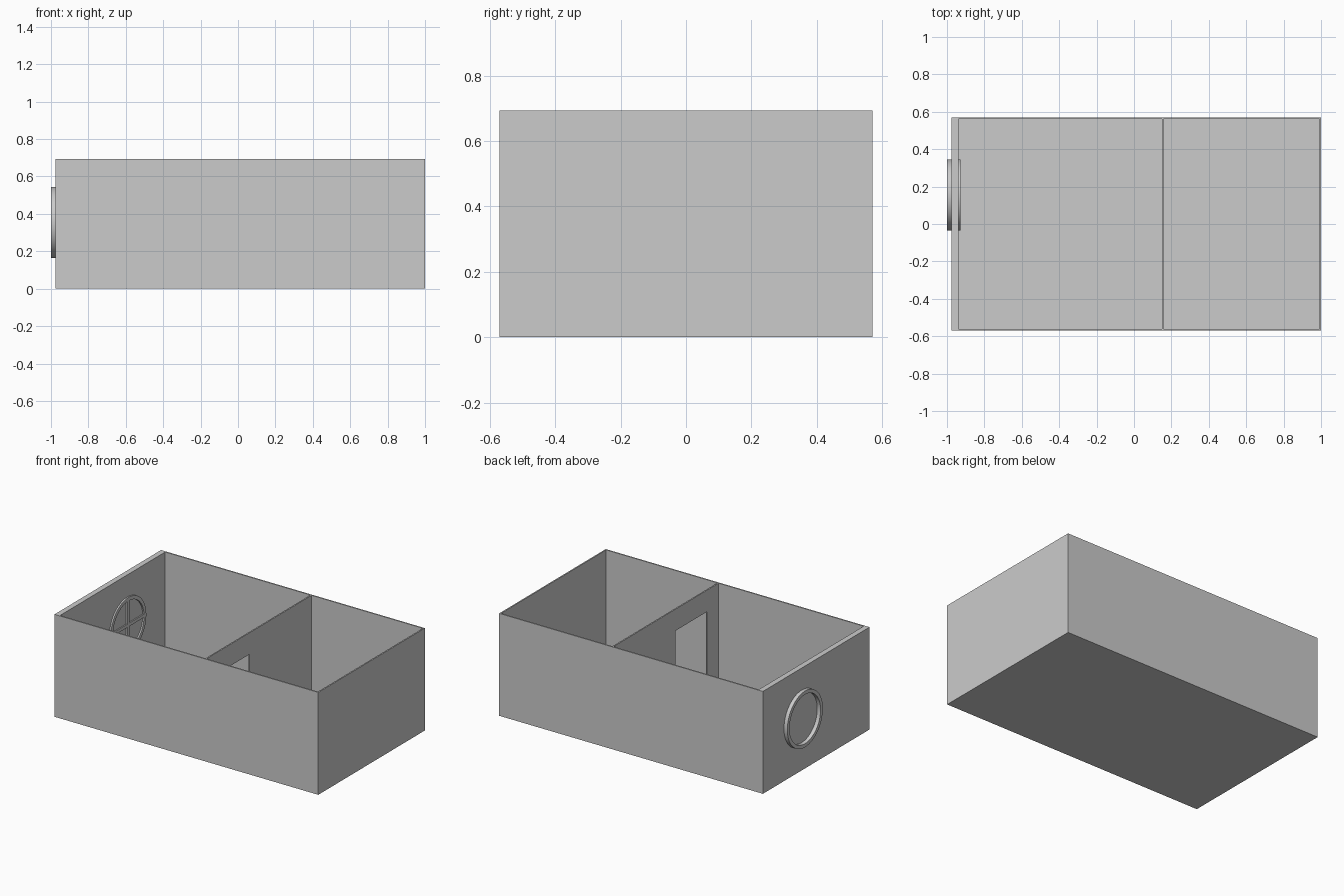
import bpy, bmesh, math

if "Cube" in bpy.data.objects:
    bpy.data.objects.remove(bpy.data.objects["Cube"])

H, Y, T = 0.693, 0.57, 0.009        # wall height, half depth, thin wall thickness
XL, XI, XR = -0.975, -0.938, 1.0    # thick wall outer / inner face, right end
WY, WZ, WR = 0.155, 0.354, 0.19     # round window centre and radius


def box(name, x0, x1, y0, y1, z0, z1):
    bpy.ops.mesh.primitive_cube_add(size=1, location=((x0 + x1) / 2, (y0 + y1) / 2, (z0 + z1) / 2))
    o = bpy.context.object
    o.name = name
    o.scale = (x1 - x0, y1 - y0, z1 - z0)
    return o


def ring(name, x0, x1, r_in, r_out, n=48):
    # rectangular section swept round the x axis
    bm = bmesh.new()
    section = [(x0, r_out), (x1, r_out), (x1, r_in), (x0, r_in)]
    loops = []
    for i in range(n):
        a = 2 * math.pi * i / n
        loops.append([bm.verts.new((x, WY + r * math.cos(a), WZ + r * math.sin(a))) for x, r in section])
    for i in range(n):
        a, b = loops[i], loops[(i + 1) % n]
        for k in range(4):
            bm.faces.new((a[k], a[(k + 1) % 4], b[(k + 1) % 4], b[k]))
    bmesh.ops.recalc_face_normals(bm, faces=bm.faces)
    me = bpy.data.meshes.new(name)
    bm.to_mesh(me)
    bm.free()
    o = bpy.data.objects.new(name, me)
    bpy.context.collection.objects.link(o)
    bpy.ops.object.select_all(action='DESELECT')
    o.select_set(True)
    bpy.context.view_layer.objects.active = o
    bpy.ops.object.shade_smooth_by_angle()


# floor and outer walls
box("floor", XI, XR, -Y, Y, 0, 0.007)
box("window_wall", XL, XI, -Y, Y, 0, H)
box("front_wall", XI, XR, -Y, -Y + T, 0.007, H)
box("back_wall", XI, XR, Y - T, Y, 0.007, H)
box("right_wall", XR - T, XR, -Y + T, Y - T, 0.007, H)

# partition with a doorway: one profile extruded through its thickness
profile = [(-Y + T, 0.007), (-0.44, 0.007), (-0.44, 0.547), (-0.10, 0.547),
           (-0.10, 0.007), (Y - T, 0.007), (Y - T, H), (-Y + T, H)]
bm = bmesh.new()
face = bm.faces.new([bm.verts.new((0.149, y, z)) for y, z in profile])
ext = bmesh.ops.extrude_face_region(bm, geom=[face], use_keep_orig=True)
bmesh.ops.translate(bm, vec=(T, 0, 0), verts=[v for v in ext["geom"] if isinstance(v, bmesh.types.BMVert)])
bmesh.ops.recalc_face_normals(bm, faces=bm.faces)
mesh = bpy.data.meshes.new("partition_wall")
bm.to_mesh(mesh)
bm.free()
bpy.context.collection.objects.link(bpy.data.objects.new("partition_wall", mesh))

# round window frame on both faces of the wall, glazing bars inside
ring("window_frame_outer", -1.0, XL, WR - 0.024, WR)
ring("window_frame_inner", XI, -0.928, WR - 0.024, WR)
L, B = WR - 0.02, 0.011
box("window_bar_horizontal", XI, -0.930, WY - L, WY + L, WZ - B, WZ + B)
box("window_bar_vertical", XI, -0.930, WY - B, WY + B, WZ - L, WZ + L)
